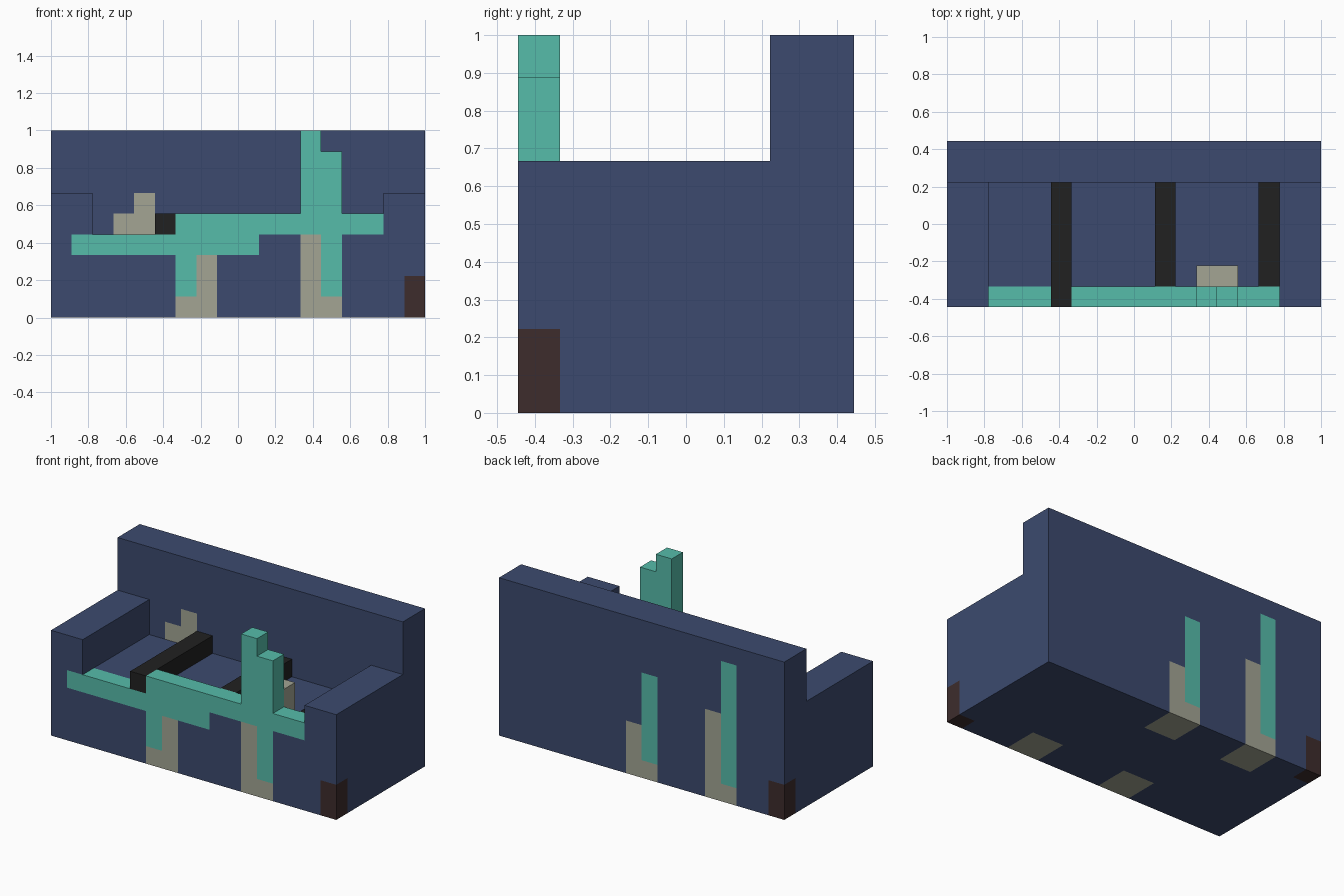
import bpy
import bmesh
import math
from mathutils import Vector

cube = bpy.data.objects.get("Cube")
if cube:
    bpy.data.objects.remove(cube, do_unlink=True)

U = 1 / 9  # one block of the grid the sofa is laid out on


def linear(c):
    c /= 255
    return c / 12.92 if c <= 0.04045 else ((c + 0.055) / 1.055) ** 2.4


def make_material(name, rgb):
    mat = bpy.data.materials.new(name)
    colour = (*[linear(c) for c in rgb], 1)
    mat.diffuse_color = colour
    mat.use_nodes = True
    bsdf = next(n for n in mat.node_tree.nodes if n.type == 'BSDF_PRINCIPLED')
    bsdf.inputs["Base Color"].default_value = colour
    bsdf.inputs["Roughness"].default_value = 0.8
    return mat


MATS = {
    "navy": make_material("navy fabric", (60, 74, 110)),
    "teal": make_material("teal", (86, 188, 170)),
    "stone": make_material("stone grey", (163, 165, 148)),
    "black": make_material("black", (33, 33, 33)),
    "brown": make_material("dark brown", (61, 44, 44)),
}

# Coloured zones of the upholstery: colour, low corner, high corner (in blocks)
ZONES = [
    # front band, running over the seat edge and onto one arm
    ("teal", (-8, -4, 3), (1, -3, 4)),
    # front legs with teal stripes
    ("stone", (-3, -4, 0), (-1, -2, 1)),
    ("teal", (-3, -4, 1), (-2, -3, 3)),
    ("stone", (-2, -4, 1), (-1, -3, 3)),
    ("stone", (3, -4, 0), (5, -2, 1)),
    ("stone", (3, -4, 1), (4, -3, 4)),
    ("teal", (4, -4, 1), (5, -3, 4)),
    # rear legs with teal stripes
    ("stone", (-1, 2, 0), (1, 4, 1)),
    ("teal", (-1, 3, 1), (0, 4, 6)),
    ("stone", (0, 3, 1), (1, 4, 3)),
    ("stone", (-6, 2, 0), (-4, 4, 1)),
    ("teal", (-6, 3, 1), (-5, 4, 8)),
    ("stone", (-5, 3, 1), (-4, 4, 5)),
    # stepped patch on the cushion side of the backrest
    ("stone", (-6, 2, 4), (-5, 3, 5)),
    ("stone", (-5, 2, 4), (-4, 3, 6)),
    # feet at two opposite corners
    ("brown", (8, -4, 0), (9, -3, 2)),
    ("brown", (-9, 3, 0), (-8, 4, 2)),
]


def block(name, colour, low, high, zones=()):
    """Box between two grid corners, with faces cut and coloured by zone."""
    bm = bmesh.new()
    bmesh.ops.create_cube(bm, size=1)
    for v in bm.verts:
        v.co = [(l + h) / 2 + c * (h - l) for c, l, h in zip(v.co, low, high)]

    # Keep the zones that overlap this box and cut along their borders
    zones = [z for z in zones
             if all(z[1][i] < high[i] and z[2][i] > low[i] for i in range(3))]
    for axis in range(3):
        for cut in sorted({z[k][axis] for z in zones for k in (1, 2)}):
            if low[axis] < cut < high[axis]:
                normal = Vector((0, 0, 0))
                normal[axis] = 1
                bmesh.ops.bisect_plane(
                    bm, geom=bm.verts[:] + bm.edges[:] + bm.faces[:],
                    plane_co=normal * cut, plane_no=normal)

    colours = [colour] + sorted({z[0] for z in zones})
    for face in bm.faces:
        centre = face.calc_center_median()
        for zone_colour, zl, zh in zones:
            if all(zl[i] - 0.01 < centre[i] < zh[i] + 0.01 for i in range(3)):
                face.material_index = colours.index(zone_colour)

    # Merge flat neighbours of the same colour
    bmesh.ops.dissolve_limit(bm, angle_limit=math.radians(1), verts=bm.verts,
                             edges=bm.edges, delimit={'MATERIAL'})
    bmesh.ops.scale(bm, vec=(U, U, U), verts=bm.verts)
    mesh = bpy.data.meshes.new(name)
    bm.to_mesh(mesh)
    bm.free()
    for c in colours:
        mesh.materials.append(MATS[c])
    obj = bpy.data.objects.new(name, mesh)
    bpy.context.collection.objects.link(obj)
    return obj


# Upholstered body
block("seat_base", "navy", (-7, -4, 0), (7, 2, 4), ZONES)
block("backrest", "navy", (-9, 2, 0), (9, 4, 9), ZONES)
block("right_arm", "navy", (-9, -4, 0), (-7, 2, 6), ZONES)
block("left_arm", "navy", (7, -4, 0), (9, 2, 6), ZONES)

# Black bars across the seat
for i, (x, front) in enumerate([(-4, -4), (1, -3), (6, -3)]):
    block(f"seat_bar_{i + 1}", "black", (x, front, 4), (x + 1, 2, 5))

# Teal rail along the front edge, its stepped post and the block behind it
block("front_rail", "teal", (-3, -4, 4), (7, -3, 5))
block("tall_post", "teal", (3, -4, 5), (4, -3, 9))
block("short_post", "teal", (4, -4, 5), (5, -3, 8))
block("post_support", "stone", (3, -3, 4), (5, -2, 6))
